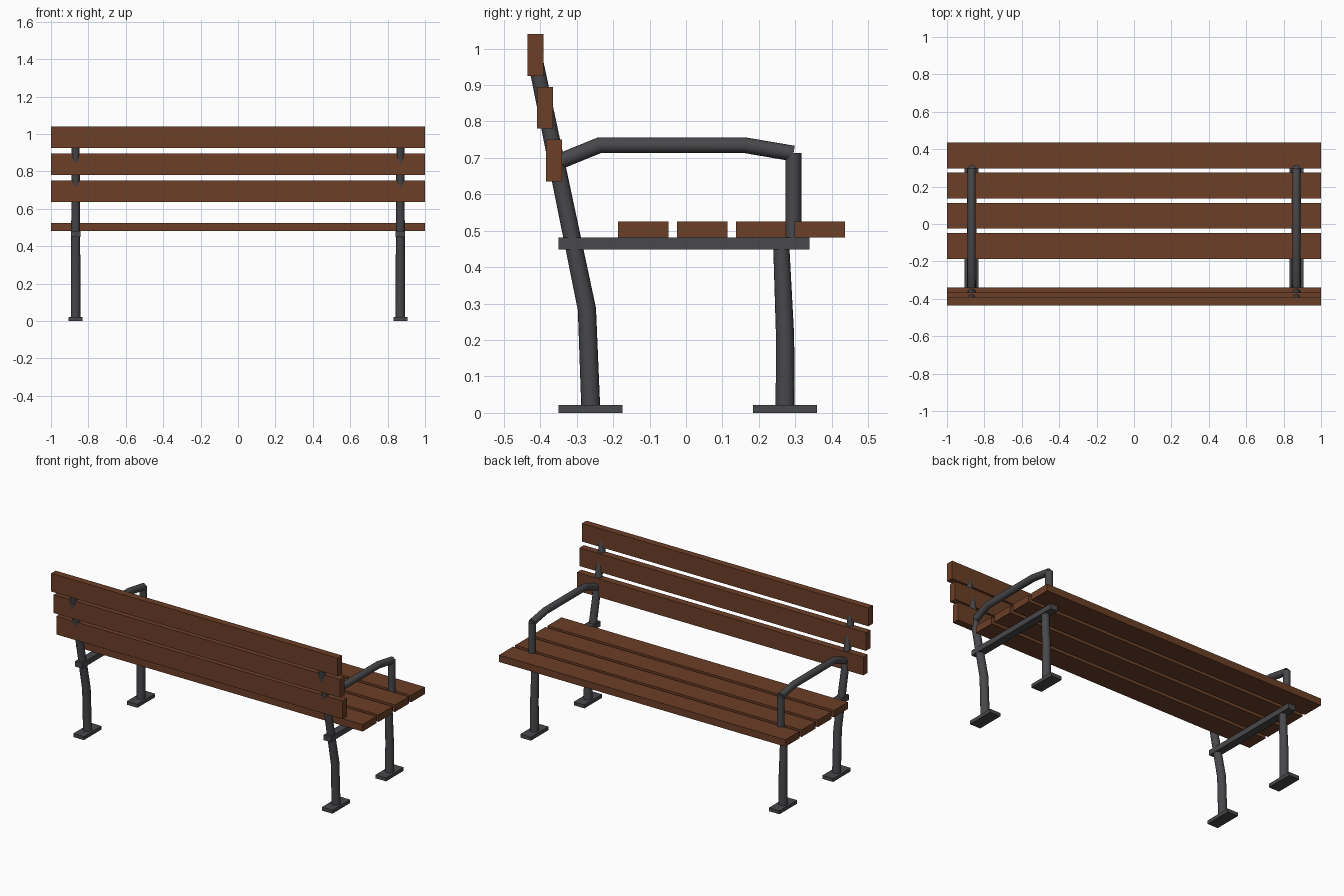
import bpy, bmesh, math
from mathutils import Vector

if "Cube" in bpy.data.objects:
    bpy.data.objects.remove(bpy.data.objects["Cube"])


def material(name, color):
    m = bpy.data.materials.new(name)
    m.diffuse_color = (*color, 1)
    m.use_nodes = True
    m.node_tree.nodes["Principled BSDF"].inputs["Base Color"].default_value = m.diffuse_color
    return m


WOOD = material("brown wood", (0.15, 0.05, 0.02))
METAL = material("dark grey metal", (0.065, 0.065, 0.072))
FRAME_X = 0.868


def finish(bm, name, mat):
    bmesh.ops.recalc_face_normals(bm, faces=bm.faces)
    mesh = bpy.data.meshes.new(name)
    bm.to_mesh(mesh)
    bm.free()
    mesh.materials.append(mat)
    ob = bpy.data.objects.new(name, mesh)
    bpy.context.collection.objects.link(ob)
    return ob


def box(name, mat, x, y, z):
    """Box from (min, max) ranges."""
    bm = bmesh.new()
    bmesh.ops.create_cube(bm, size=1)
    for v in bm.verts:
        v.co = [r[0] + (c + 0.5) * (r[1] - r[0]) for c, r in zip(v.co, (x, y, z))]
    return finish(bm, name, mat)


def tube(name, x, path, sides=16):
    """Round tube along (y, z, radius) points with mitred bends."""
    bm = bmesh.new()
    pts = [Vector((p[0], p[1])) for p in path]
    rings = []
    for i, p in enumerate(pts):
        a = (p - pts[i - 1]).normalized() if i else (pts[1] - p).normalized()
        b = (pts[i + 1] - p).normalized() if i < len(pts) - 1 else a
        t = (a + b).normalized()
        n = Vector((-t.y, t.x)) / t.dot(a)
        r = path[i][2]
        ring = []
        for k in range(sides):
            ang = 2 * math.pi * k / sides
            o = p + n * r * math.sin(ang)
            ring.append(bm.verts.new((x + r * math.cos(ang), o.x, o.y)))
        rings.append(ring)
    for r0, r1 in zip(rings, rings[1:]):
        for k in range(sides):
            j = (k + 1) % sides
            bm.faces.new((r0[k], r0[j], r1[j], r1[k]))
    bm.faces.new(rings[0])
    bm.faces.new(rings[-1])
    ob = finish(bm, name, METAL)
    bpy.ops.object.select_all(action='DESELECT')
    ob.select_set(True)
    bpy.context.view_layer.objects.active = ob
    bpy.ops.object.shade_smooth_by_angle(angle=math.radians(40))


# Seat slats
for i in range(4):
    y = -0.186 + i * 0.1613
    box(f"seat_slat_{i + 1}", WOOD, (-1, 1), (y, y + 0.138), (0.481, 0.525))

# Backrest slats, stepped along the lean of the rear legs
for i in range(3):
    y, z = -0.384 - i * 0.0255, 0.635 + i * 0.145
    box(f"back_slat_{i + 1}", WOOD, (-1, 1), (y, y + 0.044), (z, z + 0.115))

# Metal side frames
for side, x in (("left", -FRAME_X), ("right", FRAME_X)):
    for end, y in (("rear", -0.262), ("front", 0.272)):
        box(f"{side}_{end}_foot", METAL, (x - 0.037, x + 0.037),
            (y - 0.088, y + 0.088), (0, 0.022))
    box(f"{side}_seat_rail", METAL, (x - 0.025, x + 0.025),
        (-0.35, 0.339), (0.448, 0.481))
    tube(f"{side}_rear_leg", x, [(-0.261, 0.002, 0.026), (-0.272, 0.285, 0.025),
                                 (-0.415, 0.975, 0.021)])
    tube(f"{side}_front_leg", x, [(0.272, 0.01, 0.026), (0.272, 0.21, 0.025),
                                  (0.261, 0.47, 0.022)])
    tube(f"{side}_arm_post", x, [(0.295, 0.465, 0.022), (0.295, 0.714, 0.022)])
    tube(f"{side}_armrest", x, [(-0.35, 0.689, 0.0215), (-0.237, 0.735, 0.0215),
                                (0.16, 0.735, 0.0215), (0.295, 0.712, 0.0215)])
